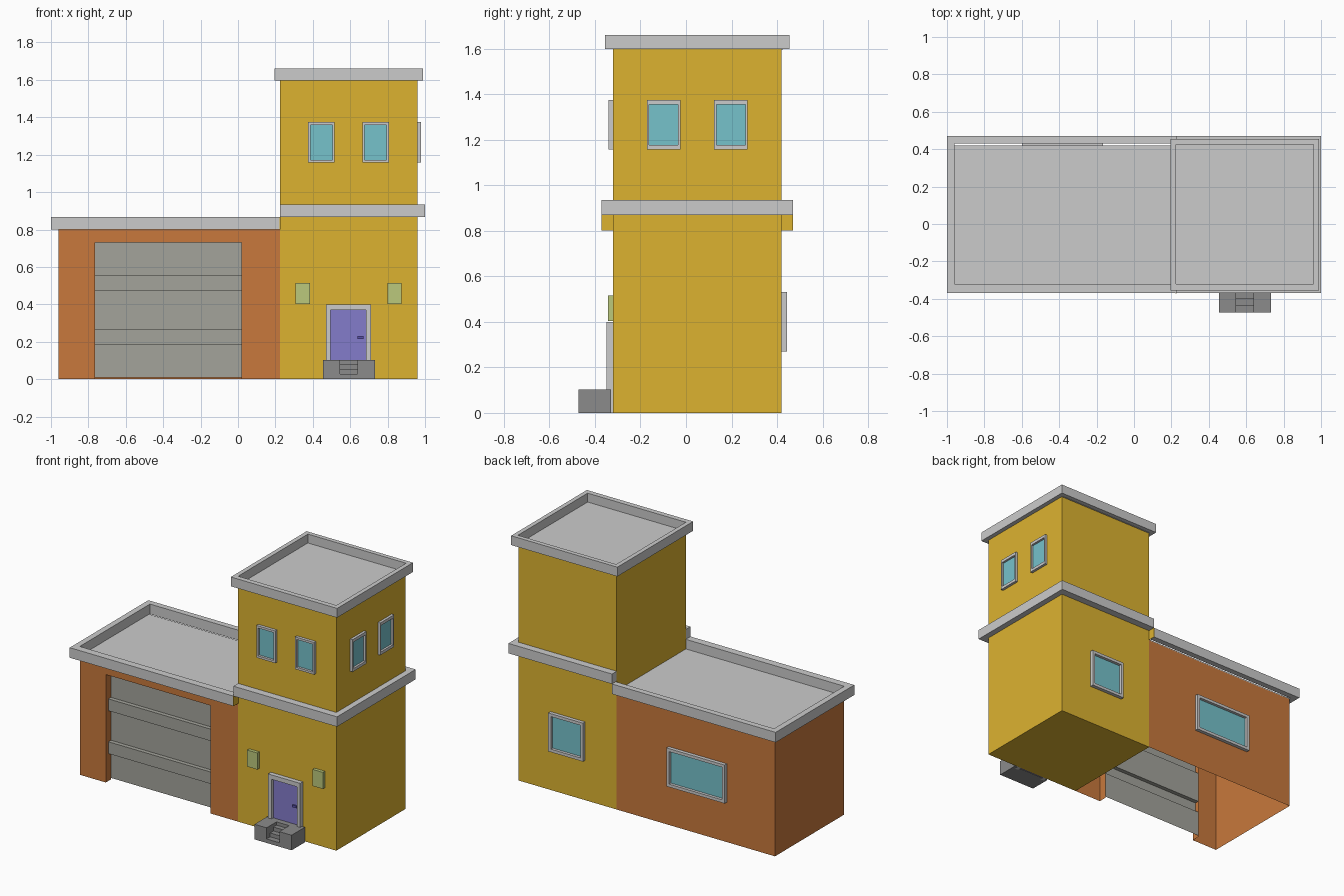
import bpy, bmesh

if "Cube" in bpy.data.objects:
    bpy.data.objects.remove(bpy.data.objects["Cube"])

def material(name, rgb):
    m = bpy.data.materials.new(name)
    m.diffuse_color = (*rgb, 1)
    m.use_nodes = True
    m.node_tree.nodes["Principled BSDF"].inputs["Base Color"].default_value = m.diffuse_color
    return m

YELLOW = material("yellow_wall", (0.72, 0.45, 0.03))
ORANGE = material("orange_wall", (0.58, 0.19, 0.045))
GLASS = material("glass", (0.18, 0.54, 0.60))
PURPLE = material("purple_door", (0.23, 0.20, 0.60))
INDIGO = material("door_handle", (0.10, 0.08, 0.40))
GREEN = material("lamp_green", (0.50, 0.58, 0.20))
SHUTTER = material("shutter_grey", (0.37, 0.37, 0.33))
STONE = material("stone_grey", (0.26, 0.26, 0.26))

# maps a 2D point and a depth along an axis to 3D
MAP = {"x": lambda a, b, d: (d, a, b),
       "y": lambda a, b, d: (a, d, b),
       "z": lambda a, b, d: (a, b, d)}

def finish(name, bm, mat):
    bmesh.ops.recalc_face_normals(bm, faces=bm.faces)
    me = bpy.data.meshes.new(name)
    bm.to_mesh(me)
    bm.free()
    ob = bpy.data.objects.new(name, me)
    bpy.context.collection.objects.link(ob)
    if mat:
        me.materials.append(mat)
    return ob

def prism(name, pts, axis, lo, hi, mat=None, closed=True):
    """Extrude a profile; an open profile becomes a sheet."""
    bm = bmesh.new()
    a = [bm.verts.new(MAP[axis](*p, lo)) for p in pts]
    b = [bm.verts.new(MAP[axis](*p, hi)) for p in pts]
    n = len(pts)
    for i in range(n if closed else n - 1):
        j = (i + 1) % n
        bm.faces.new((a[i], a[j], b[j], b[i]))
    if closed:
        bm.faces.new(a)
        bm.faces.new(b)
    return finish(name, bm, mat)

def rect(a0, a1, b0, b1):
    return [(a0, b0), (a1, b0), (a1, b1), (a0, b1)]

def box(name, x, y, z, mat=None):
    return prism(name, rect(*x, *y), "z", *z, mat)

def ring(name, outer, inner, axis, lo, hi, mat=None):
    """Rectangular frame with a rectangular hole."""
    bm = bmesh.new()
    loops = [[bm.verts.new(MAP[axis](*p, d)) for p in rect(*r)]
             for r, d in ((outer, lo), (outer, hi), (inner, hi), (inner, lo))]
    for k in range(4):
        p, q = loops[k], loops[(k + 1) % 4]
        for i in range(4):
            j = (i + 1) % 4
            bm.faces.new((p[i], p[j], q[j], q[i]))
    return finish(name, bm, mat)

def window(name, axis, a0, a1, z0, z1, wall, out, bs, bz):
    """Projecting frame with a pane set back near the wall."""
    inner = (a0 + bs, a1 - bs, z0 + bz, z1 - bz)
    ring(name + "_frame", (a0, a1, z0, z1), inner, axis, wall, wall + out)
    prism(name + "_pane", rect(*inner), axis, wall, wall + out * 0.2, GLASS)

XL, XM, XR = -0.96, 0.225, 0.96
YF, YB = -0.32, 0.42

# tower body
box("tower", (XM, XR), (YF, YB), (0, 1.598), YELLOW)

# garage walls: open-bottomed sheets, front one cut for the door
prism("garage_walls", [(XM, YB), (XL, YB), (XL, YF)], "z", 0, 0.80, ORANGE, closed=False)
GL, GR, GT = -0.765, 0.02, 0.73
bm = bmesh.new()
front = [(XL, 0), (GL, 0), (GL, GT), (GR, GT), (GR, 0), (XM, 0), (XM, 0.8), (XL, 0.8)]
bm.faces.new([bm.verts.new((x, YF, z)) for x, z in front])
finish("garage_front", bm, ORANGE)
prism("garage_reveal", [(GL, 0), (GL, GT), (GR, GT), (GR, 0)], "y", YF, -0.265, ORANGE, closed=False)

# ribbed garage door
d0, d1 = -0.265, -0.293
prism("garage_door",
      [(d0, 0.01), (d0, 0.185), (d1, 0.185), (d1, 0.265), (d0, 0.265),
       (d0, 0.475), (d1, 0.475), (d1, 0.555), (d0, 0.555), (d0, GT)],
      "x", GL, GR, SHUTTER, closed=False)

# garage roof slab and parapet
box("garage_roof", (XL, XM), (YF, YB), (0.795, 0.803))
prism("garage_parapet",
      [(XM, -0.37), (-1, -0.37), (-1, 0.47), (XM, 0.47),
       (XM, 0.43), (-0.96, 0.43), (-0.96, YF), (XM, YF)], "z", 0.80, 0.868)
for label, y in (("front", (-0.3705, YF)), ("back", (YB, 0.4705))):
    box("parapet_end_" + label, (XM - 0.002, XM + 0.001), y, (0.80, 0.868), YELLOW)

# band around the tower at mid height
prism("tower_band",
      [(XM, -0.37), (1, -0.37), (1, 0.47), (XM, 0.47),
       (XM, YB), (XR, YB), (XR, YF), (XM, YF)], "z", 0.868, 0.935)

# tower parapet
ring("tower_parapet", (0.195, 0.99, -0.355, 0.455), (XM, XR, YF, 0.425), "z", 1.597, 1.66)
box("tower_roof", (XM, XR), (YF, 0.425), (1.595, 1.600))

# windows
for i, x in enumerate((0.375, 0.665)):
    window(f"front_window_{i}", "y", x, x + 0.142, 1.157, 1.375, YF, -0.02, 0.012, 0.015)
for i, y in enumerate((-0.172, 0.124)):
    window(f"side_window_{i}", "x", y, y + 0.147, 1.157, 1.375, XR, 0.018, 0.01, 0.02)
window("tower_back_window", "y", 0.46, 0.72, 0.27, 0.53, YB, 0.024, 0.02, 0.02)
window("garage_back_window", "y", -0.60, -0.165, 0.27, 0.53, YB, 0.024, 0.02, 0.02)

# wall lamps either side of the entrance
for i, x in enumerate((0.308, 0.798)):
    box(f"wall_lamp_{i}", (x, x + 0.076), (-0.342, YF), (0.403, 0.515), GREEN)

# entrance door, frame and handle
prism("door_frame",
      [(0.47, 0), (0.47, 0.40), (0.71, 0.40), (0.71, 0),
       (0.685, 0), (0.685, 0.37), (0.495, 0.37), (0.495, 0)], "y", -0.35, YF)
box("front_door", (0.495, 0.685), (-0.326, YF), (0, 0.37), PURPLE)
box("door_handle", (0.64, 0.672), (-0.335, -0.326), (0.215, 0.23), INDIGO)

# stoop: two cheek blocks with a small stair between
for label, x in (("left", (0.455, 0.545)), ("right", (0.64, 0.732))):
    box("stoop_" + label, x, (-0.473, -0.33), (0, 0.102), STONE)
prism("stoop_stair",
      [(-0.473, 0), (-0.473, 0.027), (-0.435, 0.027), (-0.435, 0.053), (-0.40, 0.053),
       (-0.40, 0.08), (-0.367, 0.08), (-0.367, 0.102), (-0.33, 0.102), (-0.33, 0)],
      "x", 0.545, 0.64, STONE)
